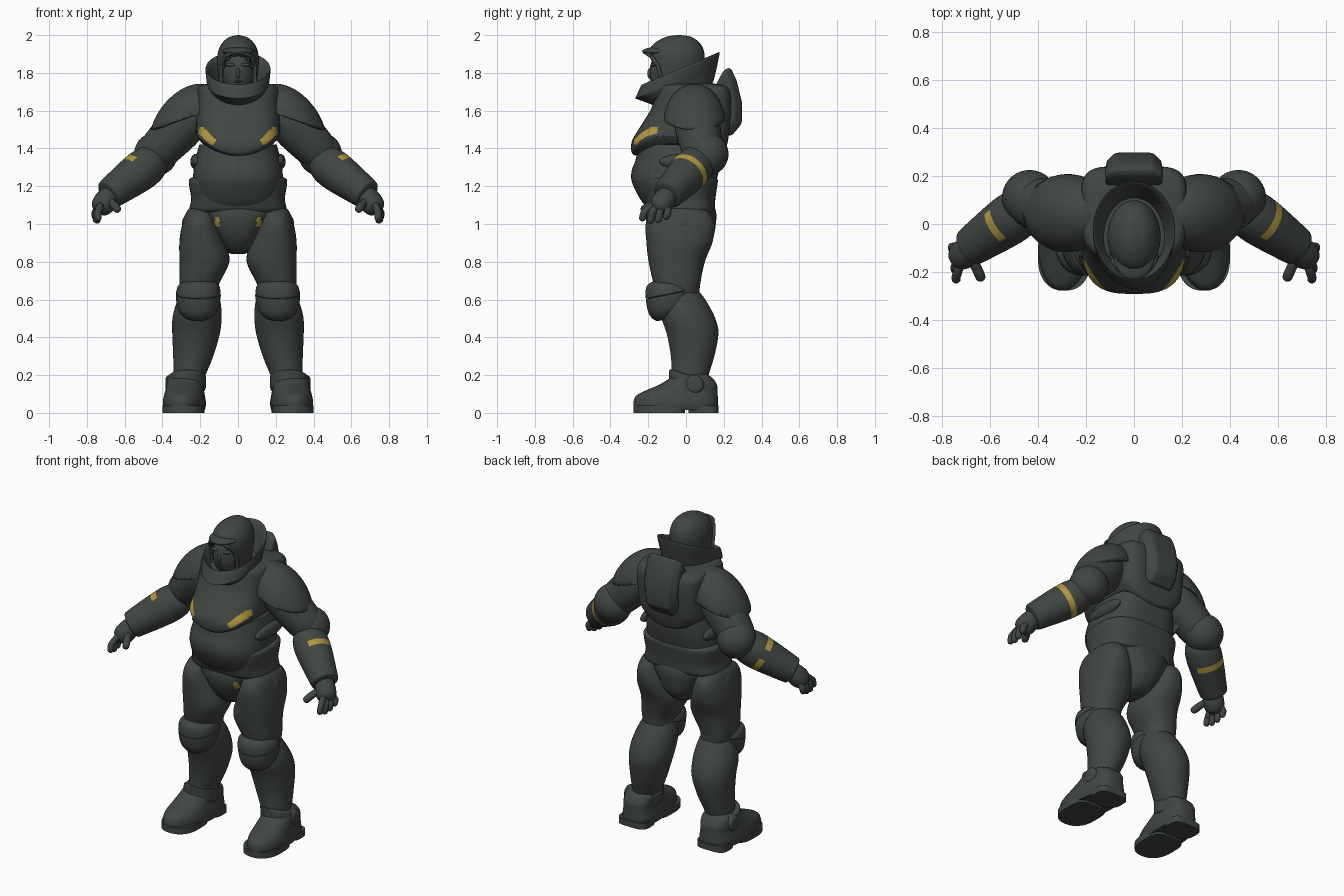
import bpy, bmesh, math
from mathutils import Vector, Matrix

if "Cube" in bpy.data.objects:
    bpy.data.objects.remove(bpy.data.objects["Cube"])


def material(name, rgb):
    m = bpy.data.materials.new(name)
    m.use_nodes = True
    m.diffuse_color = (*rgb, 1)
    bsdf = m.node_tree.nodes["Principled BSDF"]
    bsdf.inputs["Base Color"].default_value = (*rgb, 1)
    bsdf.inputs["Roughness"].default_value = 0.7
    return m


DARK = material("dark grey green", (0.052, 0.062, 0.056))
YELLOW = material("worn yellow", (0.43, 0.31, 0.05))


def smooth_rings(rings, sub):
    """Catmull-Rom interpolation through the control rings."""
    rings = [tuple(r) + (0,) * (7 - len(r)) for r in rings]
    out = []
    for i in range(len(rings) - 1):
        a, b, c, d = (rings[min(max(i + k, 0), len(rings) - 1)] for k in (-1, 0, 1, 2))
        for s in range(sub):
            t = s / sub
            out.append([0.5 * (2 * q + (r - p) * t + (2 * p - 5 * q + 4 * r - s4) * t * t
                               + (3 * q - p - 3 * r + s4) * t ** 3)
                        for p, q, r, s4 in zip(a, b, c, d)])
    return out + [rings[-1]]


def loft(bm, rings, n=48, sub=4, front=2.0, back=2.0, shear=0, mat=None, closed=False):
    """Rings are (z, centre x, half width, y front, y back, tilt, bow)."""
    loops = []
    for z, cx, rx, yf, yb, tilt, bow in smooth_rings(rings, sub):
        cy, ry, loop = (yf + yb) / 2, (yb - yf) / 2, []
        for k in range(n):
            c, s = math.cos(math.tau * k / n), math.sin(math.tau * k / n)
            p = 2 / (back if s > 0 else front)
            x = math.copysign(abs(c) ** p, c) * rx
            y = math.copysign(abs(s) ** p, s) * ry
            co = Vector((cx + x + shear * y, cy + y, z + tilt * y + bow * x * x))
            loop.append(bm.verts.new(mat @ co if mat else co))
        loops.append(loop)
    pairs = list(zip(loops, loops[1:])) + ([(loops[-1], loops[0])] if closed else [])
    for lo, hi in pairs:
        for k in range(n):
            j = (k + 1) % n
            bm.faces.new((lo[k], lo[j], hi[j], hi[k]))
    if not closed:
        bm.faces.new(loops[0][::-1])
        bm.faces.new(loops[-1])


def limb(bm, a, b, profile, n=48, sub=4):
    """Round tapered form from a to b; profile is (fraction, radius)."""
    a, d = Vector(a), Vector(b) - Vector(a)
    mat = Matrix.Translation(a) @ d.to_track_quat('Z', 'Y').to_matrix().to_4x4()
    loft(bm, [(t * d.length, 0, r, -r, r) for t, r in profile], n, sub, mat=mat)


def chain(bm, pts, r):
    for a, b in zip(pts, pts[1:]):
        e = r / (Vector(b) - Vector(a)).length
        limb(bm, a, b, [(-e, r * .1), (-e * .7, r * .7), (0, r), (1, r),
                        (1 + e * .7, r * .7), (1 + e, r * .1)], 14, 2)


def blob(bm, centre, radii, turn=0):
    mat = (Matrix.Translation(centre) @ Matrix.Rotation(math.radians(turn), 4, 'Y')
           @ Matrix.Diagonal((*radii, 1)))
    bmesh.ops.create_uvsphere(bm, u_segments=40, v_segments=24, radius=1, matrix=mat)


def finish(bm, name, mirror=False, paint=None, thick=0, bevel=0):
    bmesh.ops.recalc_face_normals(bm, faces=bm.faces)
    for f in bm.faces:
        f.smooth = True
        if paint and paint(f.calc_center_median()):
            f.material_index = 1
    me = bpy.data.meshes.new(name)
    bm.to_mesh(me)
    bm.free()
    me.set_sharp_from_angle(angle=math.radians(40))
    me.materials.append(DARK)
    if paint:
        me.materials.append(YELLOW)
    ob = bpy.data.objects.new(name, me)
    bpy.context.collection.objects.link(ob)
    if thick:
        m = ob.modifiers.new("thickness", 'SOLIDIFY')
        m.thickness, m.offset = thick, -1
    if bevel:
        m = ob.modifiers.new("rounding", 'BEVEL')
        m.width, m.segments = bevel, 3
    if mirror:
        ob.modifiers.new("mirror", 'MIRROR')


def lofted(name, rings, mirror=False, paint=None, **kw):
    bm = bmesh.new()
    loft(bm, rings, **kw)
    finish(bm, name, mirror, paint)


# Torso
def chest_mark(c):
    u, v = abs(c.x) - .14, c.z - 1.44
    t = min(max((u + v) / .11, 0), 1)
    return c.y < -.15 and math.hypot(u - .055 * t, v - .055 * t) < .021


def hip_mark(c):
    return c.y < -.1 and abs(abs(c.x) - .112) < .012 and abs(c.z - 1.015) < .025


lofted("chest_armor", [
    (1.355, 0, .19, -.22, .18, 0, 2), (1.365, 0, .21, -.275, .2, 0, 2), (1.39, 0, .218, -.29, .21, 0, 1.6),
    (1.44, 0, .22, -.286, .222, 0, .6), (1.5, 0, .222, -.252, .23), (1.55, 0, .222, -.22, .235),
    (1.61, 0, .222, -.185, .24), (1.67, 0, .222, -.165, .24), (1.71, 0, .218, -.155, .23),
    (1.735, 0, .195, -.14, .2), (1.745, 0, .13, -.1, .13)],
    paint=chest_mark, n=144, sub=7, front=3, back=5)
lofted("abdomen", [
    (1.06, 0, .2, -.18, .13), (1.12, 0, .225, -.235, .15), (1.22, 0, .238, -.286, .16),
    (1.285, 0, .235, -.287, .175), (1.335, 0, .228, -.268, .185), (1.42, 0, .205, -.25, .195)],
    front=2.3, back=3)
lofted("belt", [
    (1.06, 0, .235, -.18, .13), (1.075, 0, .258, -.205, .15), (1.13, 0, .248, -.225, .155),
    (1.2, 0, .258, -.24, .165), (1.235, 0, .258, -.24, .168), (1.25, 0, .235, -.22, .155)],
    front=2.6, back=3)
lofted("pelvis", [
    (.84, 0, .03, -.06, .04), (.86, 0, .07, -.12, .09), (.92, 0, .115, -.175, .14),
    (1.0, 0, .165, -.208, .158), (1.07, 0, .205, -.21, .158), (1.13, 0, .2, -.18, .13)],
    paint=hip_mark, n=96, sub=6, front=2.3, back=2.5)
bm = bmesh.new()
blob(bm, (.222, 0, 1.33), (.03, .14, .042))
blob(bm, (.272, -.02, 1.0), (.025, .045, .045))
finish(bm, "side_padding", mirror=True)

# Backpack: side profile carried across, drawn in at both ends
bm = bmesh.new()
profile = [(.16, 1.74), (.2, 1.815), (.235, 1.83), (.268, 1.76), (.297, 1.64),
           (.295, 1.53), (.24, 1.465), (.17, 1.49)]
sections = []
for x, k in ((-.12, .7), (-.08, 1), (.08, 1), (.12, .7)):
    sections.append([bm.verts.new((x * (1 if z > 1.6 else .88), .16 + (y - .16) * k,
                                   1.65 + (z - 1.65) * (.6 + .4 * k))) for y, z in profile])
bm.faces.new(sections[0])
bm.faces.new(sections[-1][::-1])
for a, b in zip(sections, sections[1:]):
    for i in range(len(profile)):
        j = (i + 1) % len(profile)
        bm.faces.new((a[i], b[i], b[j], a[j]))
finish(bm, "backpack", bevel=.014)

# Collar: tilted flared ring with an inner wall
lofted("collar", [
    (1.66, 0, .125, -.15, .12, .3), (1.7, 0, .148, -.21, .145, .32), (1.735, 0, .16, -.264, .158, .34),
    (1.755, 0, .166, -.265, .165, .38),
    (1.818, 0, .172, -.238, .178, .42), (1.82, 0, .163, -.228, .168, .42), (1.79, 0, .145, -.215, .15, .42),
    (1.69, 0, .1, -.14, .1, .25)], n=64, sub=3, closed=True)

# Helmet with an open face
bm = bmesh.new()
loft(bm, [(1.66, 0, .09, -.16, .07), (1.75, 0, .1, -.188, .08), (1.84, 0, .11, -.2, .095),
          (1.9, 0, .108, -.2, .098), (1.95, 0, .09, -.175, .08), (1.985, 0, .055, -.12, .04),
          (1.997, 0, .02, -.075, 0), (2.0, 0, .004, -.045, -.035)], n=64, sub=5)
opening = [f for f in bm.faces for c in [f.calc_center_median()]
           if c.y < -.1 and c.z < 1.895 - 7 * c.x ** 2 and abs(c.x) < .08]
bmesh.ops.delete(bm, geom=opening, context='FACES')
finish(bm, "helmet", thick=.012)
bm = bmesh.new()
blob(bm, (0, -.14, 1.914), (.085, .092, .024))
finish(bm, "helmet_peak")
bm = bmesh.new()
chain(bm, [(.082, -.13, 1.7), (.092, -.135, 1.78), (.09, -.15, 1.84),
           (.068, -.185, 1.888), (.035, -.21, 1.905), (0, -.22, 1.911)], .01)
finish(bm, "helmet_brim", mirror=True)

# Face
bm = bmesh.new()
blob(bm, (0, -.085, 1.8), (.09, .108, .14))
blob(bm, (0, -.187, 1.797), (.012, .018, .03))
blob(bm, (0, -.183, 1.755), (.022, .01, .006))
for s in (-1, 1):
    blob(bm, (s * .034, -.169, 1.842), (.034, .02, .01))
finish(bm, "face")

# Shoulders and arms
bm = bmesh.new()
blob(bm, (.28, .045, 1.53), (.24, .165, .152), turn=53)
bmesh.ops.bisect_plane(bm, geom=bm.verts[:] + bm.edges[:] + bm.faces[:], plane_co=(.44, .04, 1.507),
                       plane_no=(.3, 0, .95), clear_inner=True)
finish(bm, "shoulder_pads", mirror=True, thick=.02)
bm = bmesh.new()
limb(bm, (.2, .04, 1.62), (.44, .09, 1.37),
     [(0, .08), (.15, .11), (.4, .12), (.7, .115), (1, .1), (1.15, .06)])
finish(bm, "upper_arms", mirror=True)
bm = bmesh.new()
blob(bm, (.435, .11, 1.37), (.115, .115, .115))
finish(bm, "elbow_pads", mirror=True)
ELBOW, WRIST = Vector((.43, .08, 1.345)), Vector((.685, -.098, 1.155))
axis = (WRIST - ELBOW).normalized()


def band_mark(c, side):
    rel = Vector((abs(c.x), c.y, c.z)) - ELBOW
    t = rel.dot(axis)
    out = (rel - axis * t).normalized()
    if out.dot(Vector((.5, .75, .1)).normalized()) < -.4:
        return False
    if side > 0:
        return abs(t - .147) < .019
    # the right band is worn through on its upper half
    worn = .1 < out.z < .55 or (out.z > .78 and out.y > .1)
    return abs(t - .155) < .016 and not worn


for side, name in ((1, "left_forearm"), (-1, "right_forearm")):
    bm = bmesh.new()
    limb(bm, ELBOW, WRIST, [(0, .075), (.12, .098), (.3, .106), (.5, .102), (.75, .092),
                            (.95, .083), (1, .076), (1.02, .05)], 72, 8)
    bmesh.ops.scale(bm, vec=(side, 1, 1), verts=bm.verts)
    finish(bm, name, paint=lambda c: band_mark(c, side))

# Hands
bm = bmesh.new()
limb(bm, (.672, -.09, 1.165), (.73, -.145, 1.08),
     [(0, .048), (.3, .058), (.7, .061), (1, .05), (1.15, .025)], 24)
for k in range(4):
    x, y, drop = .742 + .005 * k, -.222 + .042 * k, (.012, 0, .004, .02)[k]
    chain(bm, [(.73, y * .7 - .03, 1.095), (x, y, 1.062), (x - .001, y - .008, 1.02 + drop)], .0185)
chain(bm, [(.685, -.13, 1.125), (.655, -.185, 1.1), (.64, -.22, 1.08)], .021)
finish(bm, "hands", mirror=True)

# Legs
lofted("thighs", [
    (.6, .2, .09, -.14, .07), (.68, .205, .104, -.17, .075), (.8, .178, .132, -.198, .1),
    (.91, .19, .12, -.21, .142), (1.0, .2, .095, -.213, .15), (1.06, .2, .075, -.18, .12),
    (1.1, .2, .04, -.1, .05)], mirror=True, paint=hip_mark, n=80, sub=8, front=2.3, back=2.3)
lofted("shins", [
    (.14, .27, .075, -.07, .11), (.2, .257, .085, -.075, .12), (.3, .237, .106, -.08, .15),
    (.42, .222, .126, -.102, .172), (.5, .217, .13, -.13, .155), (.57, .21, .12, -.14, .12),
    (.63, .205, .1, -.13, .08), (.67, .2, .07, -.1, .04)], mirror=True)
lofted("knee_pads", [
    (.498, .212, .045, -.15, -.05, .25), (.515, .212, .08, -.172, -.01, .25), (.555, .212, .108, -.198, .02, .25),
    (.62, .21, .119, -.212, .035, .2), (.627, .21, .113, -.204, .025, .2), (.635, .21, .118, -.215, .03, .2),
    (.675, .208, .108, -.21, 0, .1), (.695, .205, .08, -.185, -.04, .05), (.7, .205, .04, -.15, -.07)],
    mirror=True, front=2.1, back=2.2)

# Boots
lofted("boots", [
    (.014, .285, .106, -.27, .165), (.05, .285, .112, -.278, .17), (.09, .285, .106, -.265, .168),
    (.12, .283, .1, -.21, .167), (.15, .28, .097, -.14, .163), (.185, .275, .09, -.085, .14),
    (.205, .27, .07, -.06, .11)], mirror=True, front=2.1, back=3, shear=-.07)
lofted("ankle_cuffs", [
    (.12, .275, .095, -.08, .12, -.2), (.13, .275, .104, -.09, .128, -.2), (.175, .272, .102, -.09, .128, -.25),
    (.195, .268, .098, -.088, .126, -.3), (.2, .266, .08, -.07, .11, -.3)], mirror=True)
bm = bmesh.new()
limb(bm, (.33, .045, .15), (.384, .045, .15), [(0, .05), (.7, .05), (.95, .038), (1, .025)], 32, 2)
finish(bm, "ankle_discs", mirror=True)
for name, cx, w, y0, y1 in (("sole_plates", .29, .11, -.278, -.005), ("heel_blocks", .278, .1, .012, .172)):
    lofted(name, [(0, cx, w, y0, y1), (.04, cx, w, y0, y1)], mirror=True, sub=1, front=2.3, back=4)
